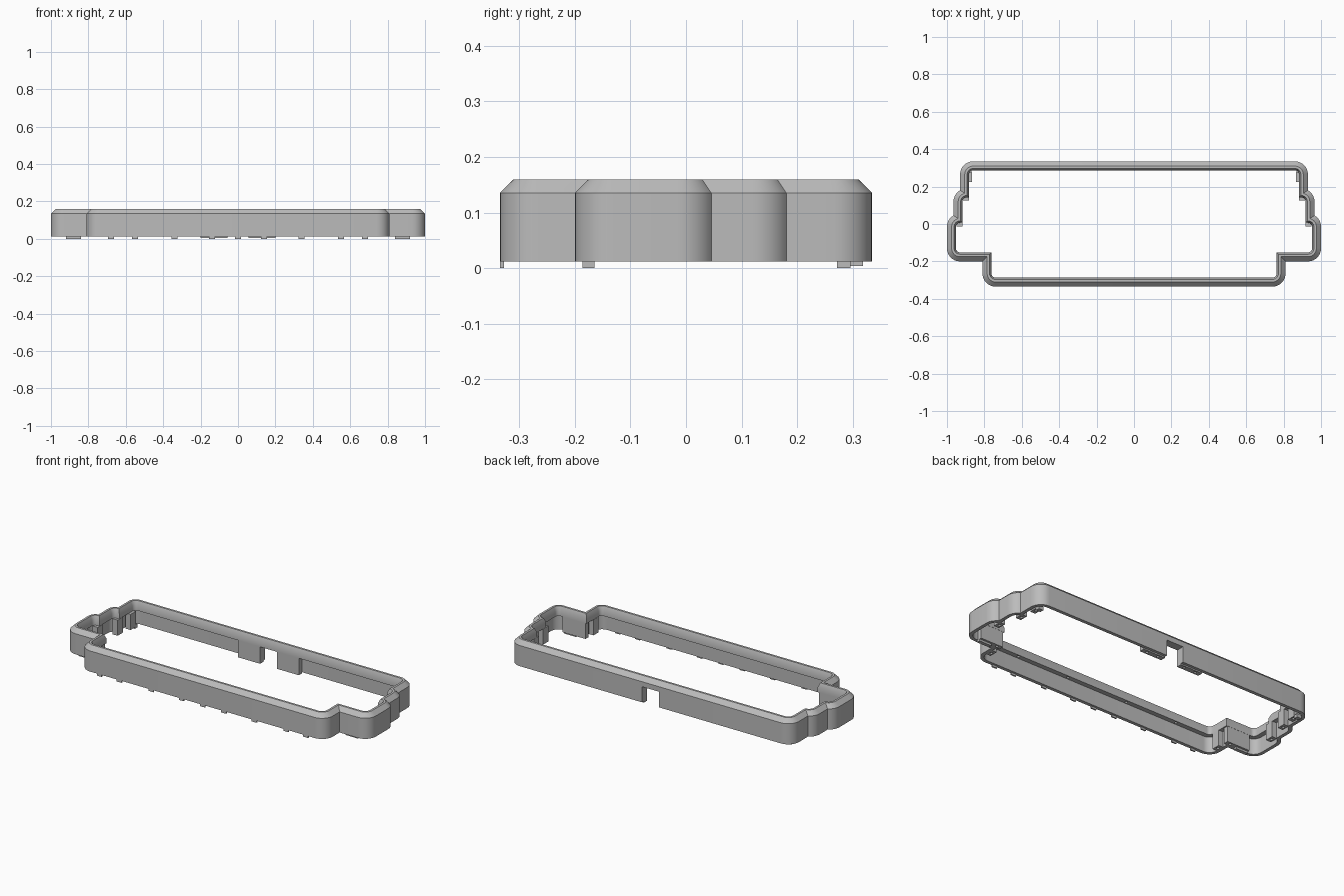
import bpy, bmesh
from math import sin, cos, acos, pi, radians

cube = bpy.data.objects.get("Cube")
if cube:
    bpy.data.objects.remove(cube, do_unlink=True)

grey = bpy.data.materials.new("plain grey")
grey.use_nodes = True
grey.diffuse_color = (0.5, 0.5, 0.5, 1)
grey.node_tree.nodes["Principled BSDF"].inputs["Base Color"].default_value = (0.5, 0.5, 0.5, 1)

BASE, LEDGE, SHOULDER, TOP = 0.012, 0.105, 0.135, 0.16
RADIUS, STEPS = 0.07, 8


def finish(bm, name):
    bmesh.ops.recalc_face_normals(bm, faces=bm.faces)
    mesh = bpy.data.meshes.new(name)
    bm.to_mesh(mesh)
    bm.free()
    mesh.materials.append(grey)
    obj = bpy.data.objects.new(name, mesh)
    bpy.context.collection.objects.link(obj)
    return obj


def box(name, x0, x1, y0, y1, z0, z1):
    bm = bmesh.new()
    bmesh.ops.create_cube(bm, size=1)
    for v in bm.verts:
        v.co = (x1 if v.co.x > 0 else x0, y1 if v.co.y > 0 else y0, z1 if v.co.z > 0 else z0)
    return finish(bm, name)


def pair(name, x0, x1, *rest):
    return [box("left_" + name, x0, x1, *rest), box("right_" + name, -x1, -x0, *rest)]


def cut(obj, cutter):
    cutter.hide_render = True
    mod = obj.modifiers.new("cut", "BOOLEAN")
    mod.operation, mod.solver, mod.object = "DIFFERENCE", "EXACT", cutter
    bpy.context.view_layer.objects.active = obj
    bpy.ops.object.modifier_apply(modifier=mod.name)
    bpy.data.objects.remove(cutter, do_unlink=True)


def drill(obj, x, y, z, depth):
    bpy.ops.mesh.primitive_cylinder_add(vertices=12, radius=0.008, depth=2 * depth, location=(x, y, z))
    cut(obj, bpy.context.object)


def arc(cx, cy, r, start, end):
    steps = [start + (end - start) * i / STEPS for i in range(STEPS + 1)]
    return [(cx + r * cos(a), cy + r * sin(a)) for a in steps]


def outline(inset):
    """Stepped outline of one half, mirrored into a closed loop."""
    r = RADIUS - inset
    # back lobe, then two shoulder lobes that overlap it
    half = arc(0.93 - RADIUS, 0.335 - RADIUS, r, pi / 2, 0)
    previous = 0.93 - inset
    for side, back in ((0.965, 0.19), (1.0, 0.055)):
        cx, cy = side - RADIUS, back - RADIUS
        start = acos(min(1, max(0, (previous - cx) / r)))
        lobe = arc(cx, cy, r, start, 0)
        lobe[0] = (previous, lobe[0][1])
        half += lobe
        previous = side - inset
    # front of the widest lobe, inner corner and front lobe
    half += arc(1.0 - RADIUS, -0.2 + RADIUS, r, 0, -pi / 2)
    half.append((0.81 - inset, -0.2 + inset))
    half += arc(0.81 - RADIUS, -0.335 + RADIUS, r, 0, -pi / 2)
    return half + [(-x, y) for x, y in reversed(half)]


# Frame: thin wall with a chamfered, inward lip
section = [(0, BASE), (0, SHOULDER), (0.025, TOP), (0.038, TOP),
           (0.048, SHOULDER), (0.048, LEDGE), (0.02, LEDGE), (0.02, BASE)]
bm = bmesh.new()
rings = [[bm.verts.new((x, y, z)) for x, y in outline(inset)] for inset, z in section]
for a, b in zip(rings, rings[1:] + rings[:1]):
    for i in range(len(a)):
        j = (i + 1) % len(a)
        bm.faces.new((a[i], a[j], b[j], b[i]))
frame = finish(bm, "frame")

# Port opening in the back wall and screw holes under the front lip
cut(frame, box("port_cutter", -0.055, 0.055, 0.25, 0.4, -0.1, LEDGE))
for x in (-0.54, -0.2, 0.2, 0.54):
    drill(frame, x, -0.302, LEDGE, 0.015)

# Screw blocks beside the port
for block, side in zip(pair("port_block", 0.055, 0.2, 0.287, 0.318, 0.004, LEDGE), (1, -1)):
    for x in (0.09, 0.165):
        drill(block, side * x, 0.302, 0.004, 0.02)

# Blocks under the front of the wide lobes
for block, side in zip(pair("shoulder_block", 0.77, 0.92, -0.183, -0.153, BASE, LEDGE), (1, -1)):
    drill(block, side * 0.8, -0.168, BASE, 0.02)

# Posts at the lobe joints and corners
for x, y in ((0.895, 0.15), (0.93, 0.012), (0.775, -0.24), (0.88, 0.25)):
    for post, side in zip(pair("post", x - 0.014, x + 0.02, y - 0.025, y + 0.025, BASE, LEDGE), (1, -1)):
        drill(post, side * (x + 0.002), y, BASE, 0.02)

# Small feet along the front, sides and back corners
box("middle_foot", -0.016, 0.016, -0.335, -0.327, 0, 0.02)
for x in (0.14, 0.34, 0.55, 0.68):
    pair("front_foot", x - 0.016, x + 0.016, -0.335, -0.327, 0, 0.02)
pair("shoulder_foot", 0.84, 0.92, -0.186, -0.165, 0, 0.02)
pair("back_foot", 0.87, 0.9, 0.272, 0.296, 0, 0.02)

bpy.ops.object.select_all(action="DESELECT")
frame.select_set(True)
bpy.context.view_layer.objects.active = frame
bpy.ops.object.shade_smooth_by_angle(angle=radians(25))
